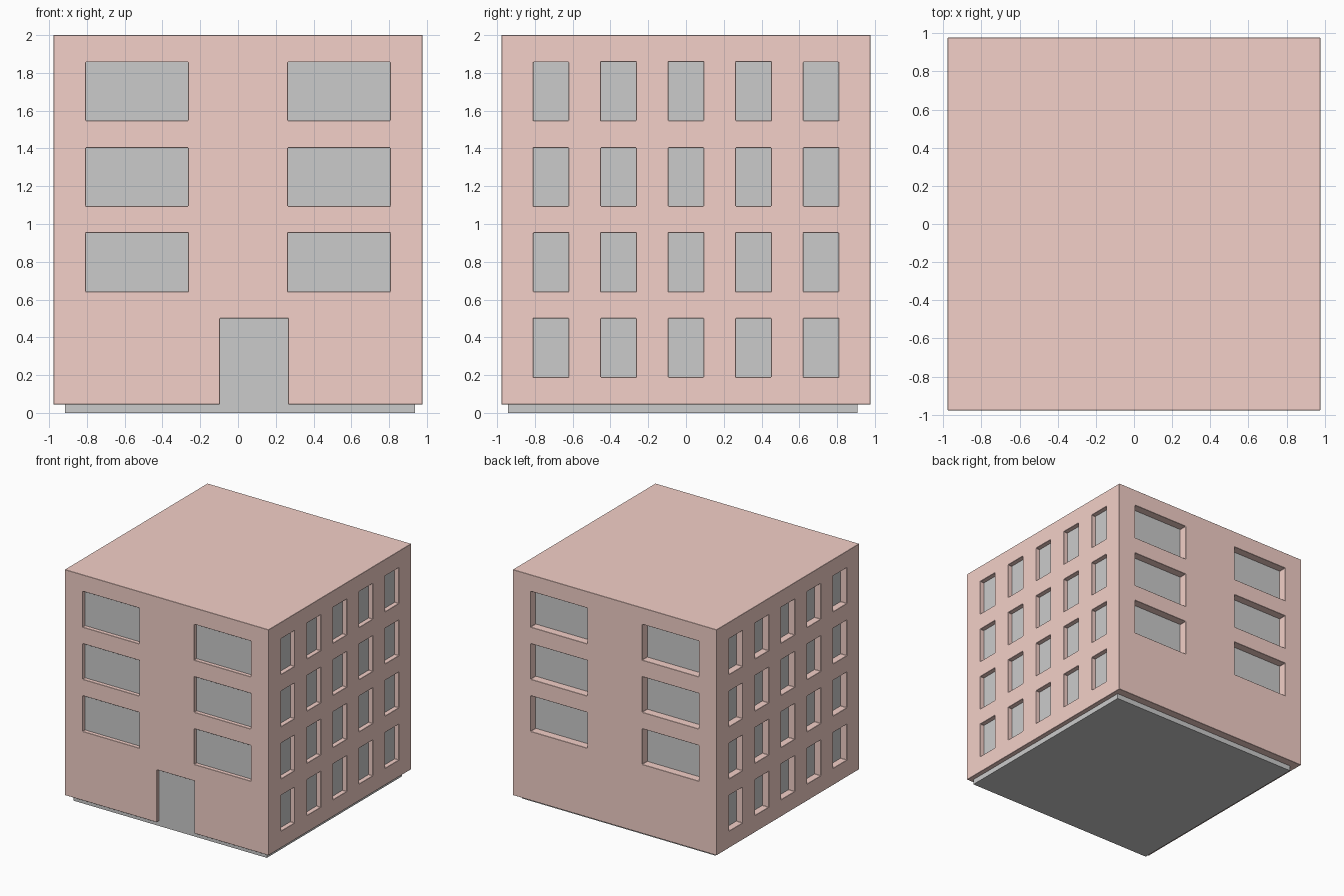
import bpy, bmesh
from mathutils import Matrix, Vector

if "Cube" in bpy.data.objects:
    bpy.data.objects.remove(bpy.data.objects["Cube"])


def add_box(bm, lo, hi):
    lo, hi = Vector(lo), Vector(hi)
    m = Matrix.Translation((lo + hi) / 2) @ Matrix.Diagonal((*(hi - lo), 1))
    bmesh.ops.create_cube(bm, size=1, matrix=m)


def make_object(name, boxes):
    bm = bmesh.new()
    for lo, hi in boxes:
        add_box(bm, lo, hi)
    me = bpy.data.meshes.new(name)
    bm.to_mesh(me)
    bm.free()
    ob = bpy.data.objects.new(name, me)
    bpy.context.collection.objects.link(ob)
    return ob


def cut(target, cutter):
    cutter.hide_render = True
    cutter.hide_set(True)
    cutter.display_type = 'WIRE'
    mod = target.modifiers.new(cutter.name, 'BOOLEAN')
    mod.operation = 'DIFFERENCE'
    mod.solver = 'EXACT'
    mod.object = cutter


H = 0.977              # half width of the brick block
NEAR, FAR = 0.85, 1.1  # depth range of the opening cutters
floors = [(0.19, 0.50), (0.643, 0.952), (1.095, 1.403), (1.547, 1.857)]

# Brick shell and its hollow
walls = make_object("brick_walls", [((-H, -H, 0.045), (H, H, 2.0))])
hollow = make_object("hollow_cutter", [((-0.9, -0.9, -0.1), (0.9, 0.9, 1.9))])

# Window openings: five per floor on the sides, two wide ones front and back
openings = []
for s in (-1, 1):
    a, b = sorted((s * NEAR, s * FAR))
    for z0, z1 in floors:
        for i in range(5):
            y = (i - 2) * 0.357
            openings.append(((a, y - 0.093, z0), (b, y + 0.093, z1)))
    for z0, z1 in floors[1:]:
        for x in (-0.535, 0.535):
            openings.append(((x - 0.271, a, z0), (x + 0.271, b, z1)))

# Front doorway
openings.append(((-0.096, -FAR, -0.1), (0.266, -NEAR, 0.50)))
opening_cutter = make_object("opening_cutter", openings)

cut(walls, hollow)
cut(walls, opening_cutter)

# Small chamfer on all brick edges
bevel = walls.modifiers.new("edge_chamfer", 'BEVEL')
bevel.width = 0.007
bevel.segments = 1
bevel.limit_method = 'ANGLE'

brick = bpy.data.materials.new("brick")
brick.diffuse_color = (0.9, 0.63, 0.58, 1)
brick.use_nodes = True
brick.node_tree.nodes["Principled BSDF"].inputs["Base Color"].default_value = brick.diffuse_color
walls.data.materials.append(brick)

# Grey inner block, seen as glass, door and plinth
make_object("glass_core", [((-0.917, -0.943, 0), (0.937, 0.907, 1.95))])
